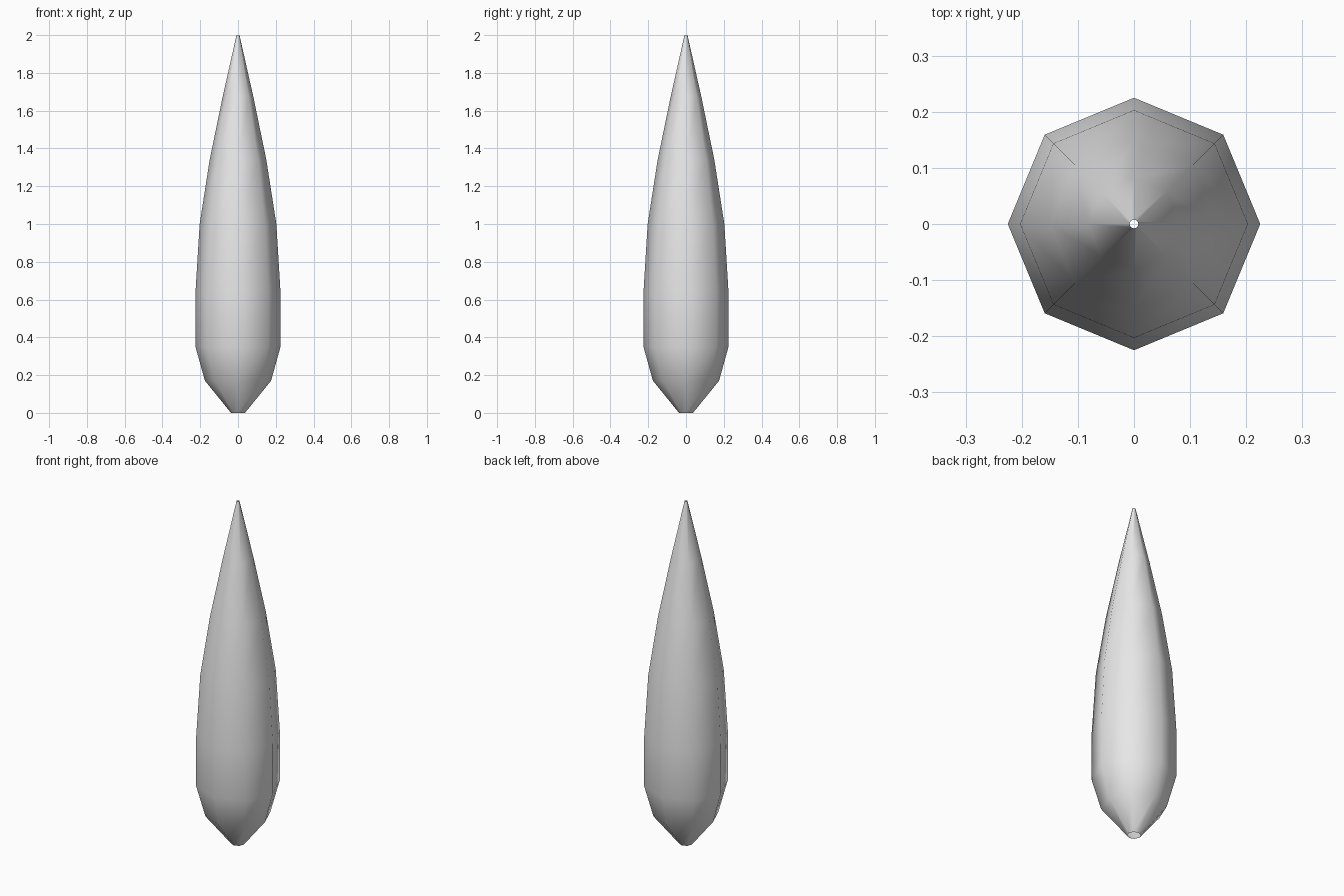
import bpy
import bmesh
from math import cos, sin, tau

cube = bpy.data.objects.get("Cube")
if cube:
    bpy.data.objects.remove(cube, do_unlink=True)

SIDES = 8
# Profile as (radius, height), from the narrow base to the pointed tip
PROFILE = [(0.037, 0), (0.175, 0.17), (0.225, 0.35), (0.225, 0.64),
           (0.203, 1.0), (0.15, 1.34), (0.082, 1.67), (0.008, 2.0)]

grey = bpy.data.materials.new("light_grey")
grey.use_nodes = True
colour = (0.8, 0.8, 0.8, 1)
grey.diffuse_color = colour
grey.node_tree.nodes["Principled BSDF"].inputs["Base Color"].default_value = colour


def ring(bm, radius, height):
    angles = [tau * i / SIDES for i in range(SIDES)]
    return [bm.verts.new((radius * cos(a), radius * sin(a), height)) for a in angles]


# Tapered body: an eight-sided smooth shell, open at the base and the tip
bm = bmesh.new()
rings = [ring(bm, r, z) for r, z in PROFILE]
for low, high in zip(rings, rings[1:]):
    for i in range(SIDES):
        j = (i + 1) % SIDES
        bm.faces.new((low[i], low[j], high[j], high[i])).smooth = True

mesh = bpy.data.meshes.new("tapered_body")
bm.to_mesh(mesh)
bm.free()
mesh.materials.append(grey)
body = bpy.data.objects.new("tapered_body", mesh)
bpy.context.collection.objects.link(body)
